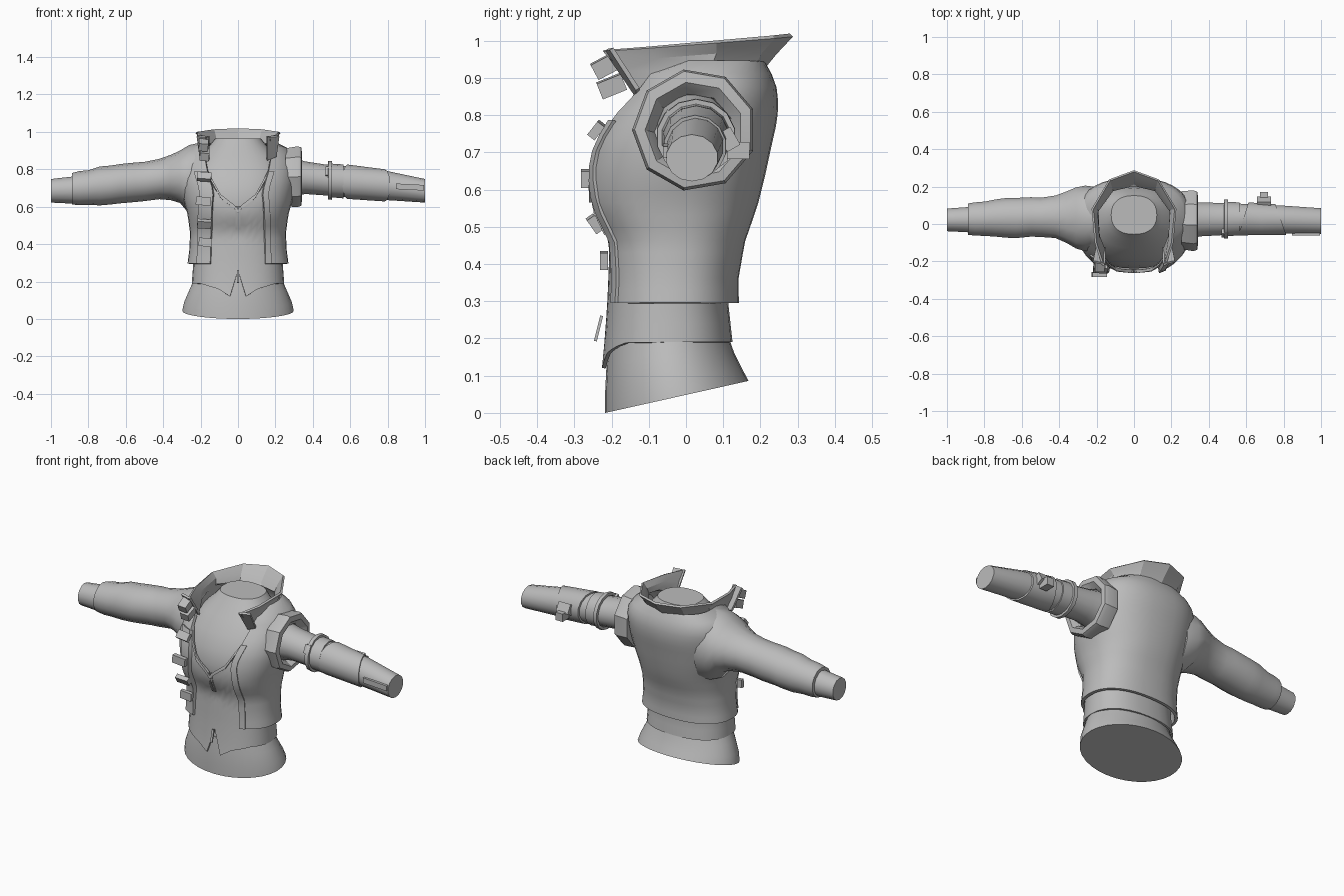
import bpy, bmesh, math
from mathutils import Vector, Matrix

if "Cube" in bpy.data.objects:
    bpy.data.objects.remove(bpy.data.objects["Cube"])

GREY = (0.5, 0.5, 0.5, 1)
mat = bpy.data.materials.new("plain grey")
mat.use_nodes = True
mat.diffuse_color = GREY
mat.node_tree.nodes["Principled BSDF"].inputs["Base Color"].default_value = GREY


def finish(name, bm, thick=0, angle=35):
    bmesh.ops.remove_doubles(bm, verts=bm.verts, dist=0.0005)
    bmesh.ops.recalc_face_normals(bm, faces=bm.faces)
    me = bpy.data.meshes.new(name)
    bm.to_mesh(me)
    bm.free()
    me.materials.append(mat)
    ob = bpy.data.objects.new(name, me)
    bpy.context.collection.objects.link(ob)
    bpy.ops.object.select_all(action='DESELECT')
    ob.select_set(True)
    bpy.context.view_layer.objects.active = ob
    if thick:
        mod = ob.modifiers.new("thickness", 'SOLIDIFY')
        mod.thickness, mod.offset = thick, 0
        bpy.ops.object.modifier_apply(modifier=mod.name)
    bpy.ops.object.shade_smooth_by_angle(angle=math.radians(angle))
    return ob


def loft(name, rows, closed=True, caps=False, thick=0, angle=35):
    """Skin a list of equally long point rows."""
    bm = bmesh.new()
    vs = [[bm.verts.new(p) for p in row] for row in rows]
    n = len(vs[0])
    for a, b in zip(vs, vs[1:]):
        for i in range(n if closed else n - 1):
            j = (i + 1) % n
            bm.faces.new((a[i], a[j], b[j], b[i]))
    if caps:
        bm.faces.new(vs[0])
        bm.faces.new(vs[-1])
    return finish(name, bm, thick, angle)


def interp(table, t):
    """Linear lookup in rows whose first entry is the key."""
    if t <= table[0][0]:
        return table[0][1:]
    for a, b in zip(table, table[1:]):
        if t <= b[0]:
            f = (t - a[0]) / (b[0] - a[0])
            return [u + (v - u) * f for u, v in zip(a[1:], b[1:])]
    return table[-1][1:]


POW = 0.85


def spow(v, p=POW):
    return math.copysign(abs(v) ** p, v)


def around(table, a, z, off=0):
    """Point on a torso section; angle 0 faces the front."""
    w, yf, yb = interp(table, z)
    mid = (yf + yb) / 2
    return Vector(((w + off) * spow(math.sin(a)),
                   mid - ((yb - yf) / 2 + off) * spow(math.cos(a)), z))


def front_angle(table, z, x):
    w = interp(table, z)[0]
    return math.asin(min(1, abs(x) / w) ** (1 / POW))


# Section tables: height, half width, front, back
JACKET = [(.295, .262, -.207, .134), (.36, .253, -.205, .133), (.46, .248, -.213, .15),
          (.56, .262, -.262, .185), (.64, .285, -.265, .205), (.72, .3, -.25, .222),
          (.79, .3, -.215, .238), (.86, .295, -.15, .24), (.91, .26, -.125, .222),
          (.94, .2, -.1, .205)]
VEST = [(.12, .25, -.222, .13), (.19, .242, -.214, .12), (.3, .234, -.206, .108),
        (.46, .232, -.2, .13), (.56, .245, -.247, .165), (.64, .265, -.25, .185),
        (.72, .275, -.235, .2), (.8, .27, -.19, .21)]
SKIN = [(.19, .233, -.205, .11), (.3, .225, -.195, .1), (.46, .222, -.19, .12),
        (.56, .235, -.235, .155), (.64, .255, -.238, .175), (.72, .265, -.222, .19),
        (.8, .255, -.18, .2), (.87, .21, -.13, .19), (.93, .15, -.08, .165),
        (.965, .122, -.055, .152)]
OPENING = [(.29, .145), (.6, .138), (.68, .13), (.78, .16), (.94, .19)]
N = 32
turn = [2 * math.pi * i / N for i in range(N)]

# Inner body and flared skirt with a slanted lower rim
loft("inner_body", [[around(SKIN, a, r[0]) for a in turn] for r in SKIN], caps=True)
skirt = []
for w, yf, yb, zf, zb in [(.298, -.217, .168, 0, .086), (.288, -.217, .15, .06, .12),
                          (.262, -.213, .13, .14, .16), (.236, -.206, .112, .21, .21)]:
    skirt.append([(w * math.sin(a), (yf + yb) / 2 - (yb - yf) / 2 * math.cos(a),
                   zf + (zb - zf) * (1 - math.cos(a)) / 2) for a in turn])
loft("skirt", skirt, caps=True)

# Vest with V neckline and notched pointed hem
HEM = [(0, .26), (.04, .12), (.1, .16), (.19, .188), (.3, .19)]
NECK = [(0, .585), (.02, .61), (.09, .665), (.15, .78), (.2, .8)]
xs = [0, .012, .025, .04, .07, .1, .13, .16, .19]
half = [front_angle(VEST, .3, x) for x in xs]
half += [half[-1] + (math.pi - half[-1]) * i / 10 for i in range(1, 10)]
angles = half + [math.pi] + [2 * math.pi - a for a in reversed(half[1:])]
cols = []
for a in angles:
    x = abs(around(VEST, a, .3).x)
    front = math.cos(a) > 0
    lo = interp(HEM, x)[0] if front else .19
    hi = interp(NECK, x)[0] if front else .8
    cols.append([around(VEST, a, lo + (hi - lo) * k / 12) for k in range(13)])
loft("vest", list(zip(*cols)), thick=.01)

# Neckline edging and zip seam down the vest front
for s in (-1, 1):
    rows = []
    for x, z in [(0, .585), (.02, .61), (.09, .665), (.13, .74), (.16, .8)]:
        a = s * front_angle(VEST, z, x)
        rows.append([around(VEST, a, z + d, .008) for d in (0, -.02)])
    loft("neckline_edge", rows, closed=False, thick=.01)
    rows = [[around(VEST, s * front_angle(VEST, z, x), z, .007) for x in (.003, .012)]
            for z in (.48, .54, .6)]
    loft("zip_edge", rows, closed=False, thick=.008)

# Open jacket body
rows = []
for k in range(20):
    z = .295 + (.94 - .295) * k / 19
    a0 = front_angle(JACKET, z, interp(OPENING, z)[0])
    rows.append([around(JACKET, a0 + (2 * math.pi - 2 * a0) * i / 30, z) for i in range(31)])
loft("jacket_body", rows, closed=False, thick=.016)

# Raised front plackets
for s, wide in ((-1, .065), (1, .025)):
    rows = []
    for k in range(13):
        z = .295 + .49 * k / 12
        e = interp(OPENING, z)[0]
        rows.append([around(JACKET, s * front_angle(JACKET, z, e + d), z, .01)
                     for d in (-.004, wide / 2, wide)])
    loft("front_placket", rows, closed=False, thick=.012)

# Stand-up collar, built as a mirrored U
TOP = [(.165, -.222, .973), (.205, -.1, .982), (.222, .08, .997), (.13, .235, 1.01), (0, .283, 1.015)]
MIDDLE = [(.17, -.17, .92), (.19, -.075, .955), (.2, .08, .968), (.12, .2, .97), (0, .238, .967)]
BASE = [(.16, -.135, .86), (.19, -.06, .92), (.195, .07, .938), (.115, .18, .932), (0, .208, .93)]
rows = [[(-x, y, z) for x, y, z in r] + [p for p in reversed(r[:-1])] for r in (BASE, MIDDLE, TOP)]
loft("collar", rows, closed=False, thick=.012, angle=25)
for s in (-1, 1):
    loft("collar_lapel", [[(s * .155, -.13, .85), (s * .205, -.13, .87)],
                          [(s * .155, -.215, .975), (s * .22, -.2, .978)]],
         closed=False, thick=.012)


def tube(name, sections, n=14, caps=True, grow=0, angle=35, thick=0):
    """Sleeve along x: position, top, bottom, front, back, optional slant."""
    rows = []
    for x, zt, zb, yf, yb, *slant in sections:
        k = slant[0] if slant else 0
        ry, rz = (yb - yf) / 2 + grow, (zt - zb) / 2 + grow
        rows.append([(x + k * ry * math.cos(t), (yf + yb) / 2 + ry * math.cos(t),
                      (zt + zb) / 2 + rz * math.sin(t))
                     for t in [2 * math.pi * (i + .5) / n for i in range(n)]])
    return loft(name, rows, caps=caps, angle=angle, thick=thick)


# Long sleeve and hand stub on the right
tube("right_sleeve", [(-.19, .945, .53, -.13, .2), (-.26, .93, .56, -.15, .21),
                      (-.31, .9, .62, -.135, .2), (-.36, .877, .635, -.105, .178),
                      (-.42, .856, .64, -.078, .155), (-.5, .84, .63, -.072, .143),
                      (-.55, .836, .625, -.07, .146), (-.63, .828, .618, -.078, .142),
                      (-.68, .82, .612, -.076, .142), (-.74, .815, .607, -.07, .134),
                      (-.8, .795, .61, -.066, .122), (-.85, .79, .608, -.064, .118),
                      (-.887, .78, .612, -.06, .112)])
tube("right_forearm", [(-.85, .765, .615, -.048, .095), (-1, .748, .622, -.04, .084)])

# Rolled armhole rim and bare arm on the left
tube("armhole_rim", [(.255, .915, .6, -.135, .185), (.318, .925, .595, -.145, .19),
                     (.338, .92, .603, -.138, .183), (.342, .89, .63, -.11, .155),
                     (.315, .86, .65, -.09, .13), (.28, .85, .66, -.08, .12)], n=9, angle=30)
LEFT_ARM = [(.26, .87, .65, -.085, .125), (.36, .842, .668, -.068, .117), (.47, .825, .66, -.062, .115),
            (.58, .818, .65, -.055, .11), (.8, .79, .635, -.052, .1), (1, .748, .622, -.054, .086)]
tube("left_arm", LEFT_ARM)


def arm_at(x, slant=0):
    return (x, *interp(LEFT_ARM, x), slant)


tube("upper_arm_band", [arm_at(x) for x in (.482, .503)], caps=False, grow=.012, thick=.016)
tube("elbow_pad", [arm_at(x) for x in (.5, .565)], grow=.007)
tube("forearm_wrap", [arm_at(.585, .3), arm_at(.68), arm_at(.785, -.35)], grow=.008)


def box(name, centre, size, tilt=0, roll=0):
    bm = bmesh.new()
    bmesh.ops.create_cube(bm, size=1)
    rot = Matrix.Rotation(math.radians(tilt), 4, 'X') @ Matrix.Rotation(math.radians(roll), 4, 'Y')
    bm.transform(Matrix.Translation(centre) @ rot @ Matrix.Diagonal((*size, 1)))
    return finish(name, bm)


# Arm fittings
box("band_buckle", (.485, -.045, .785), (.035, .035, .05), -25)
box("forearm_pouch", (.695, .14, .705), (.045, .06, .045))
box("pouch_clasp", (.695, .115, .735), (.075, .04, .055), 30)
box("wrist_plate", (.92, -.055, .705), (.15, .014, .03), 0, 3)

# Buckles down the right front edge
for x, y, z, w, d, h, tilt in [(-.185, -.22, .93, .05, .06, .045, 28), (-.18, -.2, .878, .05, .07, .045, 22),
                               (-.18, -.24, .76, .075, .025, .045, -38), (-.185, -.27, .63, .08, .025, .045, 0),
                               (-.18, -.245, .508, .075, .025, .045, 35), (-.175, -.22, .41, .07, .022, .045, 0)]:
    box("buckle", (x, y, z), (w, d, h), tilt, 5)

# Zip pull at the hem
box("zip_pull", (0, -.235, .227), (.012, .008, .07), -14)
